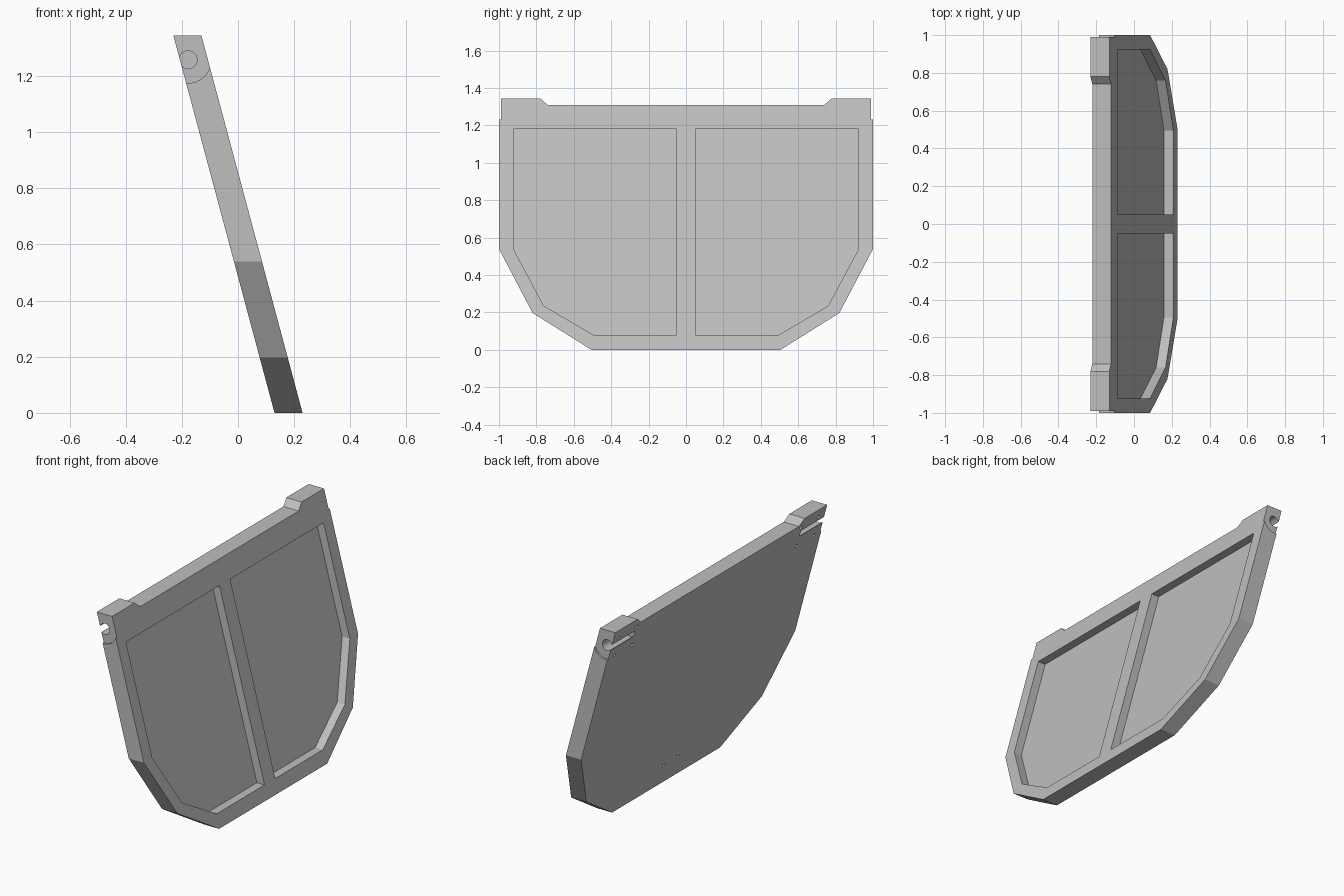
import bpy, bmesh, math
from mathutils import Vector, Matrix

old = bpy.data.objects.get("Cube")
if old:
    bpy.data.objects.remove(old, do_unlink=True)

LEAN = math.tan(math.radians(15))
BACK, FRONT = 0.13, 0.23            # panel faces at ground level
PIN = Vector((-0.178, 1.258))       # hinge pin centre in x, z

grey = bpy.data.materials.new("plain grey")
grey.use_nodes = True
colour = (0.52, 0.52, 0.52, 1)
grey.diffuse_color = colour
grey.node_tree.nodes["Principled BSDF"].inputs["Base Color"].default_value = colour


def make_object(name, bm):
    bmesh.ops.recalc_face_normals(bm, faces=bm.faces)
    mesh = bpy.data.meshes.new(name)
    bm.to_mesh(mesh)
    bm.free()
    mesh.materials.append(grey)
    obj = bpy.data.objects.new(name, mesh)
    bpy.context.collection.objects.link(obj)
    return obj


def prism(name, start, end):
    """Solid between two matching outlines of 3D points."""
    bm = bmesh.new()
    a = [bm.verts.new(p) for p in start]
    b = [bm.verts.new(p) for p in end]
    bm.faces.new(a)
    bm.faces.new(b[::-1])
    for i in range(len(a)):
        j = (i + 1) % len(a)
        bm.faces.new((a[i], b[i], b[j], a[j]))
    return make_object(name, bm)


def leaning_prism(name, outline, x0, x1):
    """Outline in y, z extruded along x and leaned backwards."""
    return prism(name, *[[(x - LEAN * z, y, z) for y, z in outline] for x in (x0, x1)])


def end_prism(name, outline, y0, y1):
    """Outline in x, z extruded along y."""
    return prism(name, *[[(x, y, z) for x, z in outline] for y in (y0, y1)])


def arc(radius, start, stop, steps):
    angles = [math.radians(start + (stop - start) * i / steps) for i in range(steps + 1)]
    return [(PIN.x + radius * math.cos(t), PIN.y + radius * math.sin(t)) for t in angles]


def screw_hole(y, z):
    normal = Vector((-1, 0, -LEAN)).normalized()
    centre = Vector((BACK - LEAN * z, y, z))
    bm = bmesh.new()
    bmesh.ops.create_cone(
        bm, cap_ends=True, segments=12, radius1=0.011, radius2=0.011, depth=0.06,
        matrix=Matrix.Translation(centre) @ normal.to_track_quat('Z', 'Y').to_matrix().to_4x4())
    return make_object("screw_hole_cutter", bm)


# Panel body with raised hinge corners
half = [(0.505, 0), (0.82, 0.197), (1, 0.54), (1, 1.345), (0.78, 1.345), (0.74, 1.31)]
panel = leaning_prism("tailgate_panel", half + [(-y, z) for y, z in half[::-1]], BACK, FRONT)

cutters = []
recess = [(0.05, 0.08), (0.495, 0.08), (0.76, 0.235), (0.923, 0.54), (0.923, 1.18), (0.05, 1.18)]
hub = arc(0.083, 180, 360, 20) + [(PIN.x + 0.083, 1.5), (PIN.x - 0.083, 1.5)]

# Slot joining the pin hole to the back face
inward = Vector((1, LEAN)).normalized()
along = Vector((-inward.y, inward.x))
slot = [PIN + inward * d + along * w for d, w in
        ((0, -0.018), (0, 0.018), (-0.08, 0.018), (-0.08, -0.018))]

for side in (1, -1):
    cutters += [
        leaning_prism("recess_cutter", [(side * y, z) for y, z in recess], FRONT - 0.05, FRONT + 0.2),
        end_prism("hub_cutter", hub, side * 0.99, side * 1.1),
        end_prism("pin_hole_cutter", arc(0.032, 0, 345, 23), side * 0.775, side * 1.1),
        end_prism("slot_cutter", slot, side * 0.778, side * 1.1),
        screw_hole(side * 0.066, 0.12),
    ]
    cutters += [screw_hole(side * y, z) for y in (0.767, 0.932) for z in (1.175, 1.29)]

# Cut all the openings into the panel
for cutter in cutters:
    cutter.hide_render = True
    cut = panel.modifiers.new(cutter.name, 'BOOLEAN')
    cut.operation = 'DIFFERENCE'
    cut.solver = 'EXACT'
    cut.object = cutter

bpy.context.view_layer.update()
graph = bpy.context.evaluated_depsgraph_get()
finished = bpy.data.meshes.new_from_object(panel.evaluated_get(graph))
panel.modifiers.clear()
panel.data = finished
for cutter in cutters:
    bpy.data.objects.remove(cutter, do_unlink=True)
finished.materials.clear()
finished.materials.append(grey)
for face in finished.polygons:
    face.material_index = 0

# Smooth the round holes, keep edges sharp
bpy.ops.object.select_all(action='DESELECT')
panel.select_set(True)
bpy.context.view_layer.objects.active = panel
bpy.ops.object.shade_smooth_by_angle(angle=math.radians(20))
